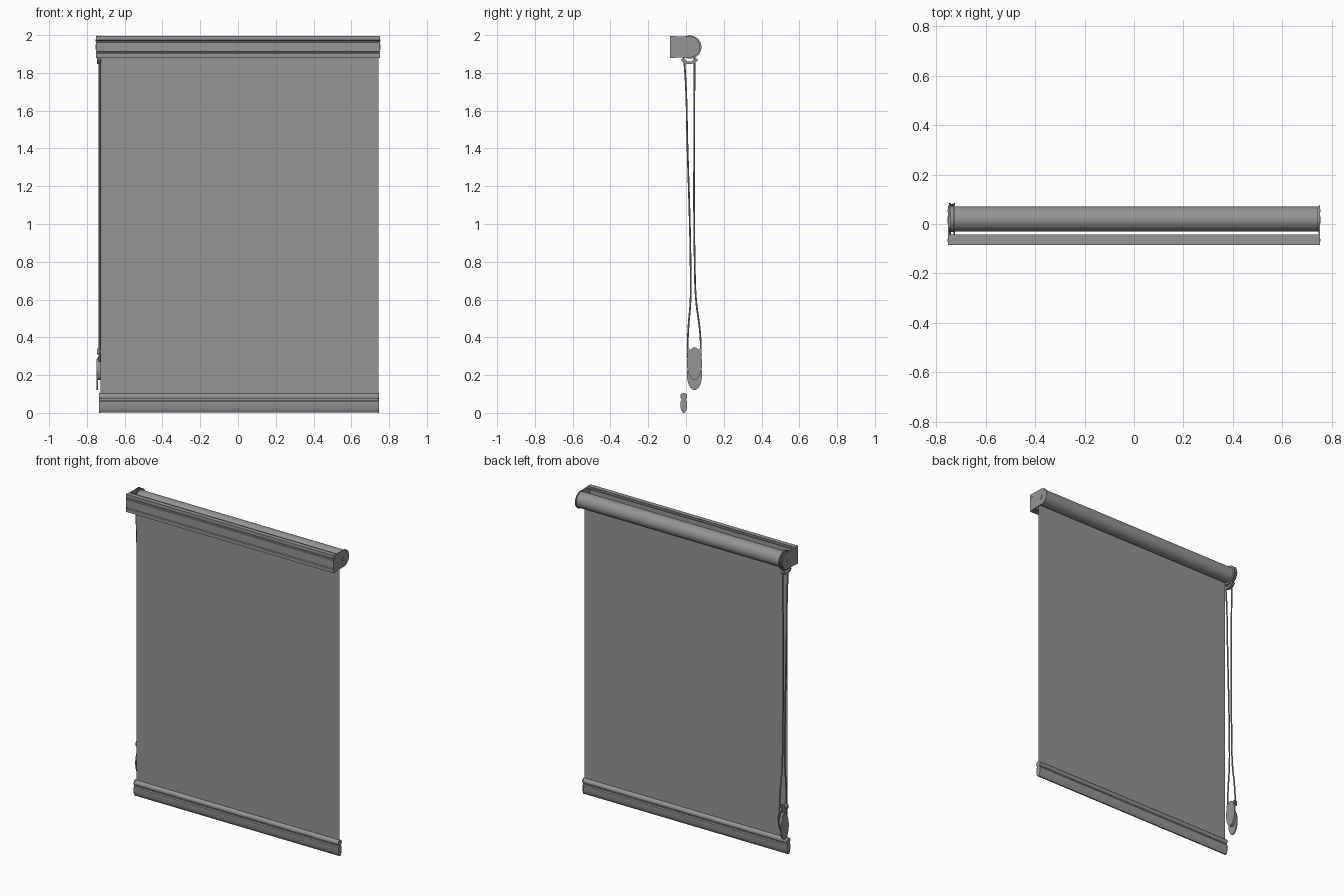
import bpy, bmesh
from math import sin, cos, pi, radians

cube = bpy.data.objects.get("Cube")
if cube:
    bpy.data.objects.remove(cube)

grey = bpy.data.materials.new("mid_grey")
grey.use_nodes = True
COLOUR = (0.3, 0.3, 0.3, 1)
grey.diffuse_color = COLOUR
grey.node_tree.nodes["Principled BSDF"].inputs["Base Color"].default_value = COLOUR


def finish(name, bm):
    bmesh.ops.recalc_face_normals(bm, faces=bm.faces)
    mesh = bpy.data.meshes.new(name)
    bm.to_mesh(mesh)
    bm.free()
    mesh.materials.append(grey)
    obj = bpy.data.objects.new(name, mesh)
    bpy.context.collection.objects.link(obj)
    smooth(obj)
    return obj


def smooth(obj):
    bpy.ops.object.select_all(action="DESELECT")
    obj.select_set(True)
    bpy.context.view_layer.objects.active = obj
    bpy.ops.object.shade_smooth_by_angle(angle=radians(30))


def extrude_x(name, profile, x0, x1):
    """Closed (y, z) profile swept along x."""
    bm = bmesh.new()
    face = bm.faces.new([bm.verts.new((x0, y, z)) for y, z in profile])
    ext = bmesh.ops.extrude_face_region(bm, geom=[face])["geom"]
    verts = [v for v in ext if isinstance(v, bmesh.types.BMVert)]
    bmesh.ops.translate(bm, verts=verts, vec=(x1 - x0, 0, 0))
    return finish(name, bm)


def arc(cy, cz, ry, rz, a0=0, a1=360, n=40):
    steps = n if a1 - a0 == 360 else n + 1
    return [(cy + ry * cos(radians(a0 + (a1 - a0) * i / n)),
             cz + rz * sin(radians(a0 + (a1 - a0) * i / n))) for i in range(steps)]


def tube(name, points, radius, cyclic=False):
    curve = bpy.data.curves.new(name, "CURVE")
    curve.dimensions = "3D"
    curve.bevel_depth = radius
    curve.bevel_resolution = 2
    curve.resolution_u = 8
    curve.use_fill_caps = True
    spline = curve.splines.new("BEZIER")
    spline.bezier_points.add(len(points) - 1)
    for bp, co in zip(spline.bezier_points, points):
        bp.co = co
        bp.handle_left_type = bp.handle_right_type = "AUTO"
    spline.use_cyclic_u = cyclic
    curve.materials.append(grey)
    obj = bpy.data.objects.new(name, curve)
    bpy.context.collection.objects.link(obj)
    bpy.ops.object.select_all(action="DESELECT")
    obj.select_set(True)
    bpy.context.view_layer.objects.active = obj
    bpy.ops.object.convert(target="MESH")
    smooth(bpy.context.object)


AXIS = (0.02, 1.937)

# Roller with the wound fabric
extrude_x("roller", arc(*AXIS, 0.05, 0.05, n=48), -0.728, 0.745)

# Hanging fabric sheet
bm = bmesh.new()
bm.faces.new([bm.verts.new((x, -0.012, z)) for x, z in
              ((-0.728, 0.09), (0.743, 0.09), (0.743, 1.905), (-0.728, 1.905))])
finish("fabric", bm)

# Fascia: open channel with stepped front and lips at top and bottom
upper = [(-0.042, 1.984), (-0.042, 1.991), (-0.056, 1.991), (-0.056, 1.995),
         (-0.085, 1.995), (-0.085, 1.973), (-0.078, 1.970), (-0.078, 1.964), (-0.084, 1.961)]
outer = upper + [(y, 3.875 - z) for y, z in reversed(upper)]
inner = [(-0.072, 1.891), (-0.072, 1.984)]
extrude_x("fascia", outer + inner, -0.752, 0.752)

# End brackets: plate with a rounded rear end, pin boss and screw heads
plate = [(-0.084, 1.993), (-0.084, 1.882)] + arc(*AXIS, 0.055, 0.055, -90, 90, 24)
for side, name in ((1, "left"), (-1, "right")):
    extrude_x(name + "_bracket", plate, side * 0.746, side * 0.752)
    extrude_x(name + "_pin_boss", arc(0.017, 1.937, 0.014, 0.014, n=20), side * 0.75, side * 0.755)
    for i, (y, z) in enumerate(((-0.066, 1.972), (0.054, 1.972))):
        extrude_x(f"{name}_screw_{i}", arc(y, z, 0.005, 0.005, n=12), side * 0.75, side * 0.754)

# Cord drive: two flanges around a hub, with a guide below
for i, x in enumerate((-0.747, -0.731)):
    extrude_x(f"drive_flange_{i}", arc(0.02, 1.937, 0.062, 0.061, n=48), x, x + 0.006)
extrude_x("drive_hub", arc(*AXIS, 0.052, 0.052), -0.745, -0.727)
guide = arc(0.018, 1.885, 0.05, 0.038, 205, 335, 16)
extrude_x("cord_guide", guide + arc(0.018, 1.89, 0.04, 0.03, 205, 335, 16)[::-1], -0.746, -0.725)
for i, y in enumerate((-0.008, 0.043)):
    extrude_x(f"cord_outlet_{i}", arc(y, 1.862, 0.009, 0.009, n=16), -0.746, -0.725)

# Cord loop strands
CX = -0.733
front = [(-0.015, 1.90), (-0.006, 1.82), (0.008, 1.40), (0.024, 0.80), (0.024, 0.60),
         (0.012, 0.44), (0.009, 0.35), (0.012, 0.27)]
back = [(0.045, 1.90), (0.045, 1.82), (0.043, 1.40), (0.046, 0.80), (0.053, 0.60),
        (0.073, 0.44), (0.078, 0.36), (0.076, 0.27)]
for name, path in (("front_cord", front), ("back_cord", back)):
    tube(name, [(CX, y, z) for y, z in path], 0.0045)

# Cord tensioner: overlapping oval discs
extrude_x("tensioner_outer_disc", arc(0.045, 0.262, 0.04, 0.085), -0.729, -0.723)
extrude_x("tensioner_core", arc(0.045, 0.235, 0.032, 0.06), -0.743, -0.725)
extrude_x("tensioner_wall_disc", arc(0.045, 0.203, 0.04, 0.083), -0.748, -0.741)
for i, y in enumerate((0.014, 0.074)):
    extrude_x(f"tensioner_clip_{i}", arc(y, 0.325, 0.007, 0.017, n=16), -0.747, -0.726)

# Bottom rail: round bead on top, waist, body tapering to the lower edge
half = [(0.011, 0.071), (0.011, 0.066), (0.016, 0.060), (0.016, 0.026),
        (0.011, 0.012), (0.004, 0.001)]
bead = arc(0, 0.086, 0.0175, 0.0175, -50, 230, 24)
rail = bead + [(-y, z) for y, z in half] + half[::-1]
rail = [(y - 0.012, z) for y, z in rail]
extrude_x("bottom_rail", rail, -0.73, 0.742)
for side, x in (("left", 0.741), ("right", -0.735)):
    extrude_x(side + "_rail_cap",
              [(-0.012 + (y + 0.012) * 1.06, max(0, 0.05 + (z - 0.05) * 1.03)) for y, z in rail],
              x, x + 0.006)
